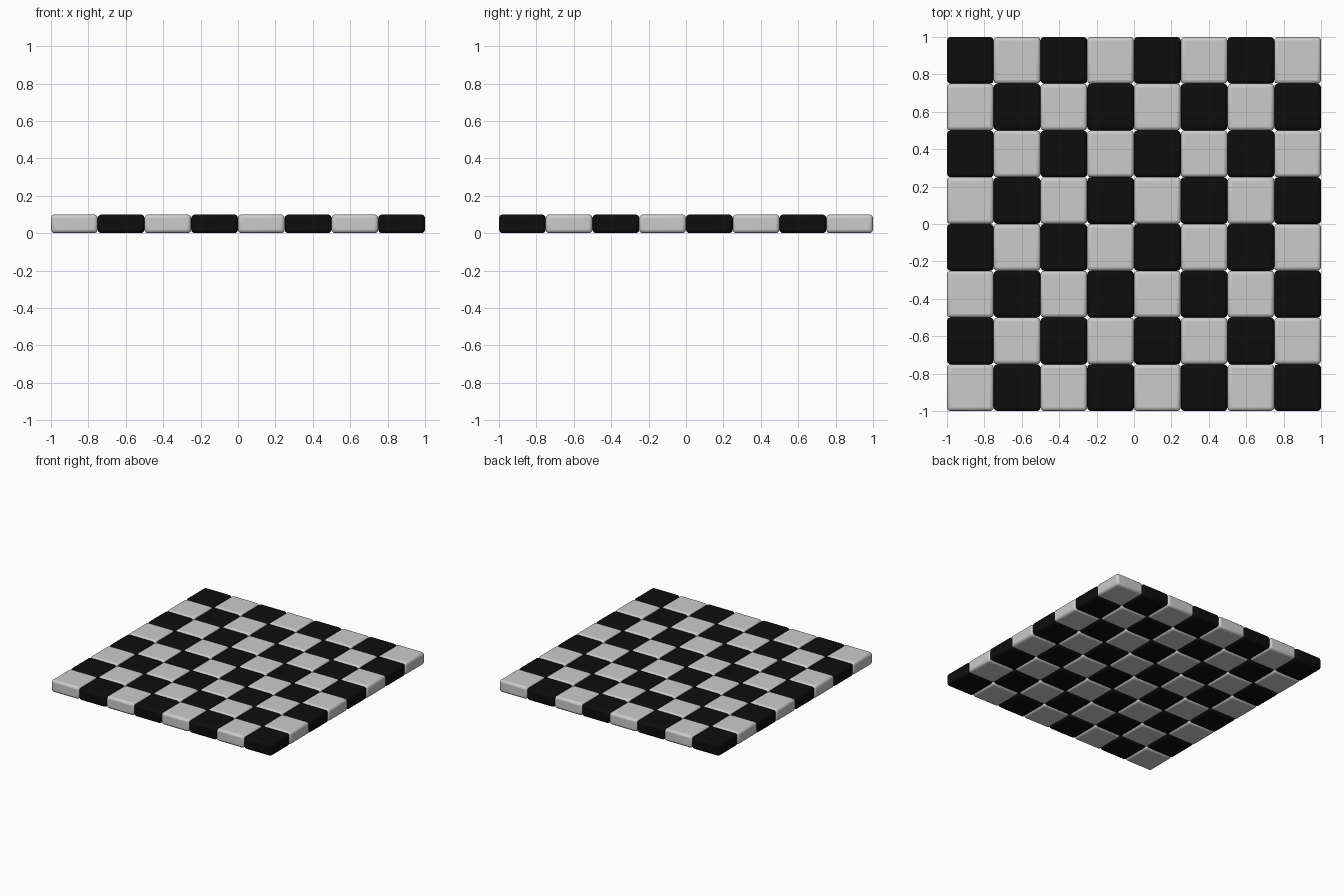
import bpy, bmesh

if "Cube" in bpy.data.objects:
    bpy.data.objects.remove(bpy.data.objects["Cube"])

N = 8
TILE = 0.25
HEIGHT = 0.1
BEVEL = 0.02

black = bpy.data.materials.new("black")
black.diffuse_color = (0.004, 0.004, 0.004, 1)
black.use_nodes = True
black.node_tree.nodes["Principled BSDF"].inputs["Base Color"].default_value = black.diffuse_color


def tile_mesh(name, material=None):
    """Rounded square block standing on z = 0."""
    bm = bmesh.new()
    bmesh.ops.create_cube(bm, size=1)
    bmesh.ops.scale(bm, vec=(TILE, TILE, HEIGHT), verts=bm.verts)
    bmesh.ops.translate(bm, vec=(0, 0, HEIGHT / 2), verts=bm.verts)
    bmesh.ops.bevel(bm, geom=bm.edges[:], offset=BEVEL, segments=3,
                    profile=0.5, affect='EDGES')
    for f in bm.faces:
        f.smooth = True
    # keep the large flat faces crisp
    for f in bm.faces:
        if f.calc_area() > 0.01:
            f.smooth = False
    mesh = bpy.data.meshes.new(name)
    bm.to_mesh(mesh)
    bm.free()
    if material:
        mesh.materials.append(material)
    return mesh


light_mesh = tile_mesh("light_tile")
dark_mesh = tile_mesh("dark_tile", black)

# Checkered board of alternating tiles, light at the front left corner
for row in range(N):
    for col in range(N):
        dark = (row + col) % 2 == 1
        kind = "dark" if dark else "light"
        tile = bpy.data.objects.new(f"{kind}_tile_{row + 1}_{col + 1}",
                                    dark_mesh if dark else light_mesh)
        tile.location = ((col + 0.5) * TILE - 1, (row + 0.5) * TILE - 1, 0)
        bpy.context.collection.objects.link(tile)
